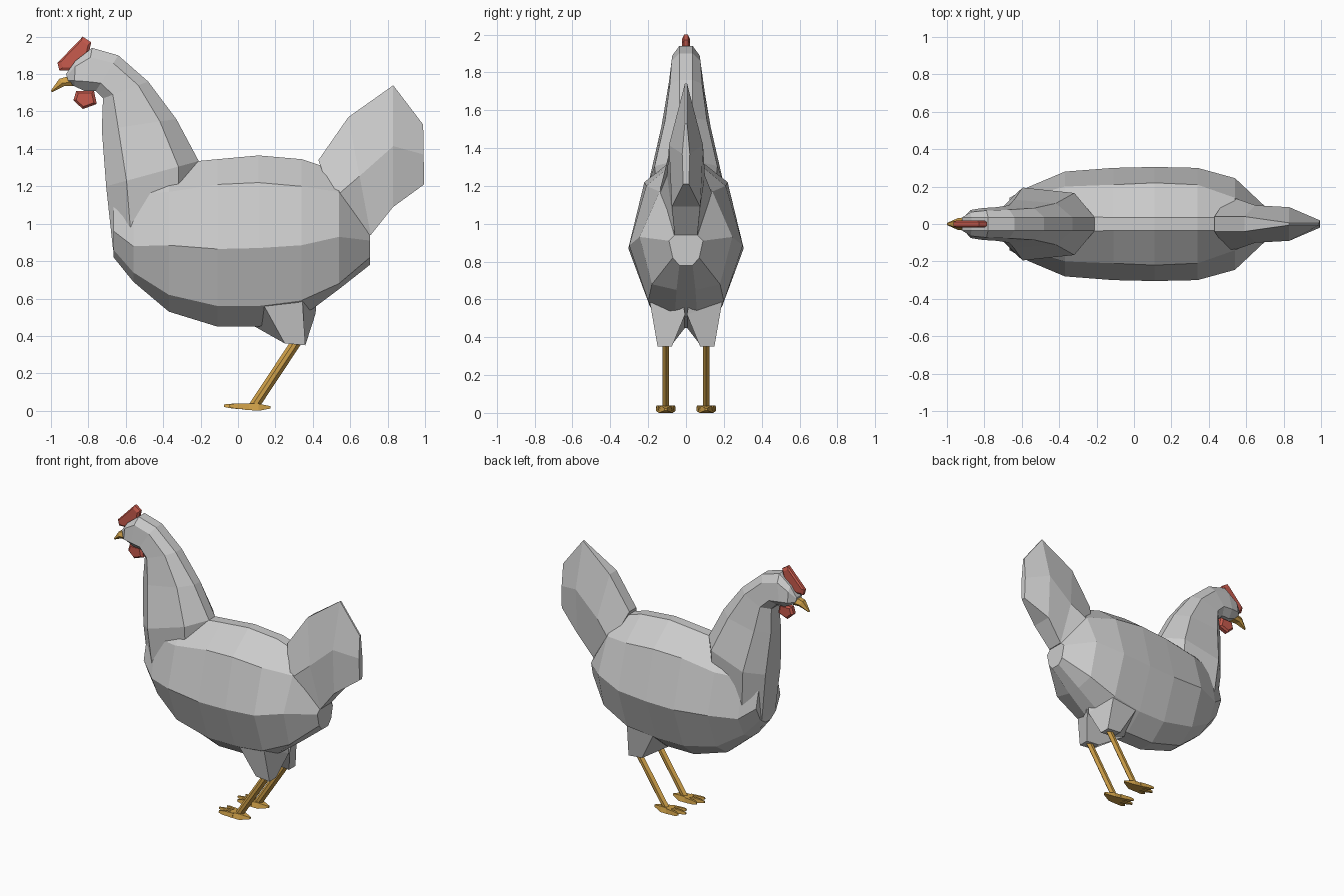
import bpy, bmesh
from mathutils import Vector

if "Cube" in bpy.data.objects:
    bpy.data.objects.remove(bpy.data.objects["Cube"])


def material(name, rgb):
    m = bpy.data.materials.new(name)
    m.diffuse_color = (*rgb, 1)
    m.use_nodes = True
    m.node_tree.nodes["Principled BSDF"].inputs["Base Color"].default_value = m.diffuse_color
    return m


FEATHER = material("feather grey", (0.60, 0.60, 0.60))
RED = material("comb red", (0.58, 0.105, 0.075))
YELLOW = material("leg yellow", (0.62, 0.35, 0.065))


def loft(name, rings, mat):
    """Skin equal-length closed rings and cap both ends."""
    bm = bmesh.new()
    vs = [[bm.verts.new(p) for p in ring] for ring in rings]
    n = len(vs[0])
    for a, b in zip(vs, vs[1:]):
        for i in range(n):
            j = (i + 1) % n
            bm.faces.new((a[i], a[j], b[j], b[i]))
    bm.faces.new(vs[0])
    bm.faces.new(vs[-1])
    bmesh.ops.recalc_face_normals(bm, faces=bm.faces)
    me = bpy.data.meshes.new(name)
    bm.to_mesh(me)
    bm.free()
    me.materials.append(mat)
    ob = bpy.data.objects.new(name, me)
    bpy.context.collection.objects.link(ob)
    return ob


def mirrored(half):
    """Close a half ring by reflecting it across y = 0."""
    return half + [(x, -y, z) for x, y, z in reversed(half)]


def blade_ring(a, b, widths):
    """Ring between points a and b of the side profile; widths = (fraction, half width)."""
    a, b = Vector(a), Vector(b)
    half = []
    for t, w in widths:
        p = a.lerp(b, t)
        half.append((p.x, w, p.y))
    return mirrored(half)


def plate(name, outline, half, bevel, mat):
    """Flat side-profile plate with chamfered faces."""
    c = sum((Vector(p) for p in outline), Vector((0, 0))) / len(outline)
    rings = []
    for y, s in ((-half, bevel), (-half * 0.5, 1), (half * 0.5, 1), (half, bevel)):
        pts = [c + (Vector(p) - c) * s for p in outline]
        rings.append([(p.x, y, p.y) for p in pts])
    return loft(name, rings, mat)


# Body: x, then (half width, z) from back ridge to belly
body = [
    (-0.665, (.04, 1.22), (.10, 1.13), (.14, .96), (.09, .86), (.03, .82)),
    (-0.56, (.04, 1.30), (.15, 1.16), (.20, .88), (.13, .74), (.04, .69)),
    (-0.37, (.04, 1.32), (.20, 1.17), (.28, .885), (.18, .62), (.05, .53)),
    (-0.11, (.035, 1.345), (.21, 1.21), (.30, .865), (.19, .56), (.06, .45)),
    (0.11, (.035, 1.365), (.22, 1.22), (.305, .87), (.19, .56), (.06, .45)),
    (0.34, (.035, 1.345), (.21, 1.20), (.30, .885), (.20, .59), (.06, .50)),
    (0.54, (.035, 1.28), (.14, 1.17), (.245, .93), (.18, .68), (.05, .65)),
    (0.705, (.035, .95), (.06, .94), (.09, .91), (.07, .82), (.035, .78)),
]
loft("body", [mirrored([(s[0], w, z) for w, z in s[1:]]) for s in body], FEATHER)

# Neck and head: front profile point, rear profile point, half width
neck = [
    ((-.668, .86), (-.22, 1.06), .17),
    ((-.705, 1.20), (-.21, 1.335), .195),
    ((-.728, 1.50), (-.33, 1.56), .13),
    ((-.722, 1.67), (-.48, 1.76), .10),
    ((-.76, 1.71), (-.64, 1.90), .09),
    ((-.82, 1.71), (-.78, 1.94), .085),
    ((-.875, 1.735), (-.87, 1.87), .075),
    ((-.905, 1.755), (-.92, 1.80), .035),
]
loft("neck_and_head", [blade_ring(f, r, ((0, w * .45), (.22, w), (.78, w * .85), (1, .035)))
                       for f, r, w in neck], FEATHER)

# Tail: top point, bottom point, half widths at top, middle and bottom
tail = [
    ((.43, 1.34), (.58, .92), .04, .15, .10),
    ((.59, 1.57), (.71, .94), .04, .10, .06),
    ((.83, 1.74), (.83, 1.09), .006, .09, .075),
    ((.99, 1.53), (.995, 1.21), .006, .02, .015),
]
loft("tail", [blade_ring(t, b, ((0, wt), (.5, wm), (1, wb)))
              for t, b, wt, wm, wb in tail], FEATHER)

# Comb, wattle and beak
plate("comb", [(-.965, 1.86), (-.83, 2.0), (-.785, 1.97), (-.80, 1.90),
               (-.88, 1.82), (-.955, 1.82)], .02, .8, RED)
plate("wattle", [(-.88, 1.66), (-.865, 1.71), (-.77, 1.71), (-.755, 1.64),
                 (-.83, 1.613)], .025, .75, RED)
beak = [
    ((-.88, 1.795), (-.88, 1.735), .037),
    ((-.955, 1.775), (-.93, 1.735), .032),
    ((-1.0, 1.712), (-.995, 1.703), .007),
]
loft("beak", [blade_ring(t, b, ((0, w * .5), (.6, w), (1, w * .6))) for t, b, w in beak], YELLOW)

# Thighs, shanks and feet on both sides
for side, s in (("left", -1), ("right", 1)):
    thigh = [
        [(.16, .15, .66), (.35, .16, .66), (.42, .02, .60), (.12, .02, .55)],
        [(.14, .185, .56), (.345, .19, .58), (.415, .005, .52), (.09, .005, .45)],
        [(.25, .15, .36), (.36, .15, .35), (.36, .075, .35), (.25, .075, .36)],
    ]
    loft(side + "_thigh", [[(x, s * y, z) for x, y, z in r] for r in thigh], FEATHER)

    yc = s * .107
    shank = [[(x + dx, yc + dy, z) for dx, dy in ((-.033, 0), (-.012, .018), (.012, .018),
                                                  (.033, 0), (.012, -.018), (-.012, -.018))]
             for x, z in ((.32, .38), (.085, .025))]
    loft(side + "_shank", shank, YELLOW)

    # Palm with heel spur
    palm = [(.175, .008, .012, .024), (.11, .036, .0, .038), (.03, .046, .006, .038)]
    loft(side + "_palm", [[(x, yc - w, lo), (x, yc + w, lo), (x, yc + w * .7, hi),
                           (x, yc - w * .7, hi)] for x, w, lo, hi in palm], YELLOW)
    # Three spread toes
    for i, spread in enumerate((-1, 0, 1)):
        tip = -.075 if spread == 0 else -.045
        toe = [(.06, .028 * spread, .015, .005, .038), (tip * .4, .040 * spread, .013, .012, .038),
               (tip, .048 * spread, .004, .02, .034)]
        loft(f"{side}_toe_{i + 1}", [[(x, yc + y - w, lo), (x, yc + y + w, lo),
                                      (x, yc + y + w * .6, hi), (x, yc + y - w * .6, hi)]
                                     for x, y, w, lo, hi in toe], YELLOW)
